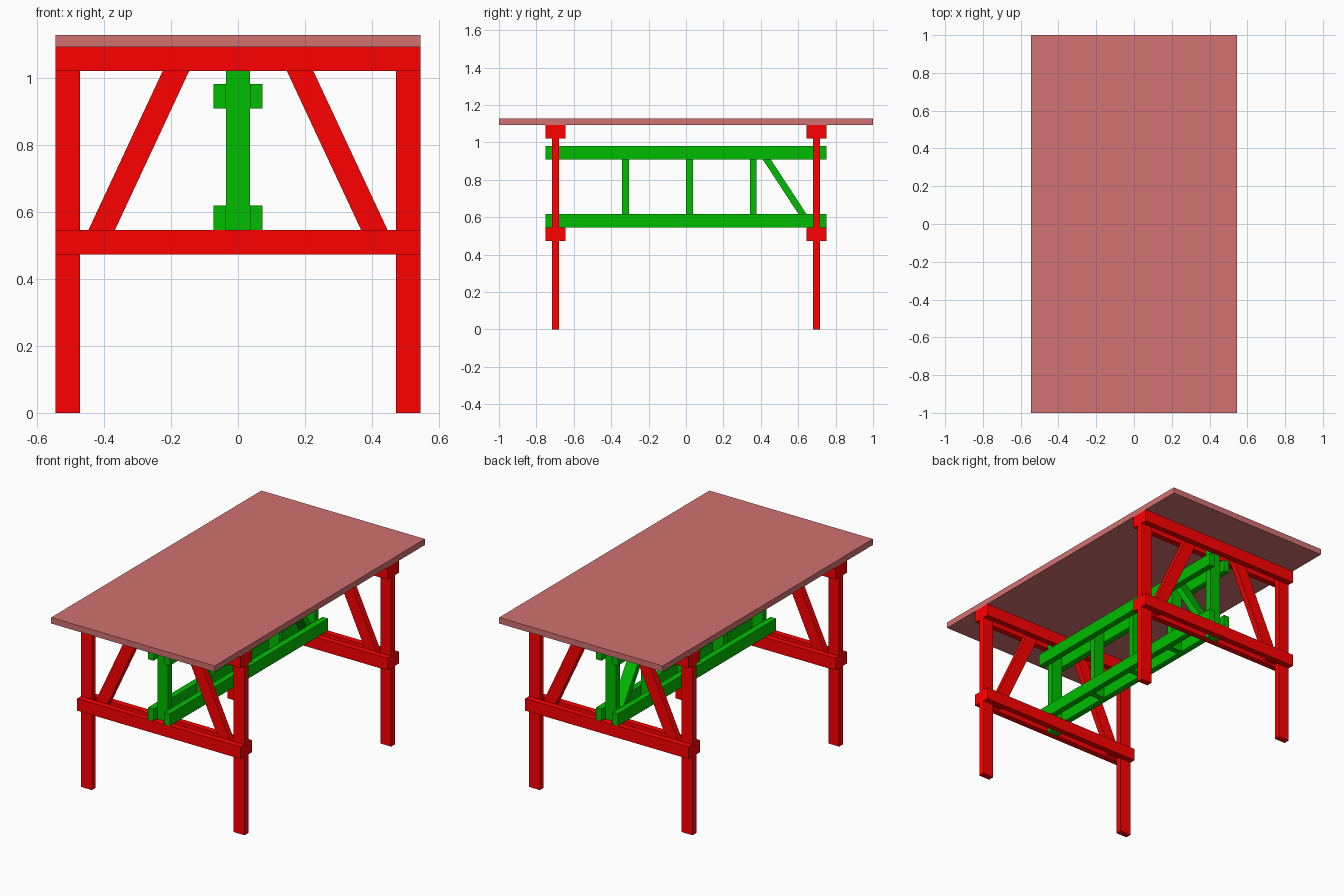
import bpy

if "Cube" in bpy.data.objects:
    bpy.data.objects.remove(bpy.data.objects["Cube"])


def material(name, rgb):
    m = bpy.data.materials.new(name)
    m.diffuse_color = (*rgb, 1)
    m.use_nodes = True
    m.node_tree.nodes["Principled BSDF"].inputs["Base Color"].default_value = m.diffuse_color
    return m


RED = material("red", (1.0, 0.0, 0.0))
GREEN = material("green", (0.0, 0.51, 0.0))
TOP = material("dusty_red", (0.647, 0.165, 0.165))


def beam(name, mat, x, y, z, lean=(0, 0)):
    """Box from x, y, z ranges; the upper end is shifted sideways by lean."""
    verts = [(x[i] + lean[0] * k, y[j] + lean[1] * k, z[k])
             for i in (0, 1) for j in (0, 1) for k in (0, 1)]
    faces = [(0, 1, 3, 2), (4, 6, 7, 5), (0, 4, 5, 1),
             (2, 3, 7, 6), (0, 2, 6, 4), (1, 5, 7, 3)]
    me = bpy.data.meshes.new(name)
    me.from_pydata(verts, [], faces)
    me.materials.append(mat)
    ob = bpy.data.objects.new(name, me)
    bpy.context.collection.objects.link(ob)
    return ob


def span(c, size):
    return (c - size / 2, c + size / 2)


T, W = 0.0363, 0.0725     # plank thickness and width
HX = 0.5445               # half width of the table
LOW, HIGH = 0.473, 1.092  # underside of the low rail, underside of the top
FRAME_Y = 0.698

# Table top
beam("table_top", TOP, (-HX, HX), (-1, 1), (HIGH, 1.128))

for end, s in (("front", -1), ("back", 1)):
    yc = span(s * FRAME_Y, T)
    # Legs and leaning braces, sandwiched between paired rails
    for side, m in (("left", -1), ("right", 1)):
        beam(f"{end}_leg_{side}", RED, span(m * (HX - W / 2), W), yc, (0, HIGH))
        slope = 0.467
        z0 = LOW + 0.012
        x0 = m * (0.407 + slope * (0.545 - z0))
        beam(f"{end}_brace_{side}", RED, span(x0, 0.079), yc, (z0, HIGH),
             (-m * slope * (HIGH - z0), 0))
    for layer, d in (("outer", s), ("inner", -s)):
        yr = span(s * FRAME_Y + d * T, T)
        beam(f"{end}_low_rail_{layer}", RED, (-HX, HX), yr, (LOW, LOW + W))
        beam(f"{end}_top_rail_{layer}", RED, (-HX, HX), yr, (HIGH - W, HIGH))
    # Centre post holding the stretcher truss
    beam(f"{end}_centre_post", GREEN, span(0, W), yc, (LOW, HIGH))

# Long stretchers in pairs, either side of the posts
Z0, Z1 = LOW + W, 0.981
HY = 0.752
for side, m in (("left", -1), ("right", 1)):
    xr = span(m * (W + T) / 2, T)
    beam(f"low_stretcher_{side}", GREEN, xr, (-HY, HY), (Z0, Z0 + W))
    beam(f"high_stretcher_{side}", GREEN, xr, (-HY, HY), (Z1 - W, Z1))

# Short uprights between the stretchers
for i, y in enumerate((-0.324, 0.018, 0.359)):
    beam(f"truss_upright_{i + 1}", GREEN, span(0, W), span(y, T), (Z0, Z1))

# Single diagonal of the truss
k = 0.655
zb, zt = Z0 + 0.015, Z1 - 0.01
yb = 0.622 + k * (Z0 + W - zb)
beam("truss_diagonal", GREEN, span(0, W), span(yb, 0.043), (zb, zt),
     (0, -k * (zt - zb)))
